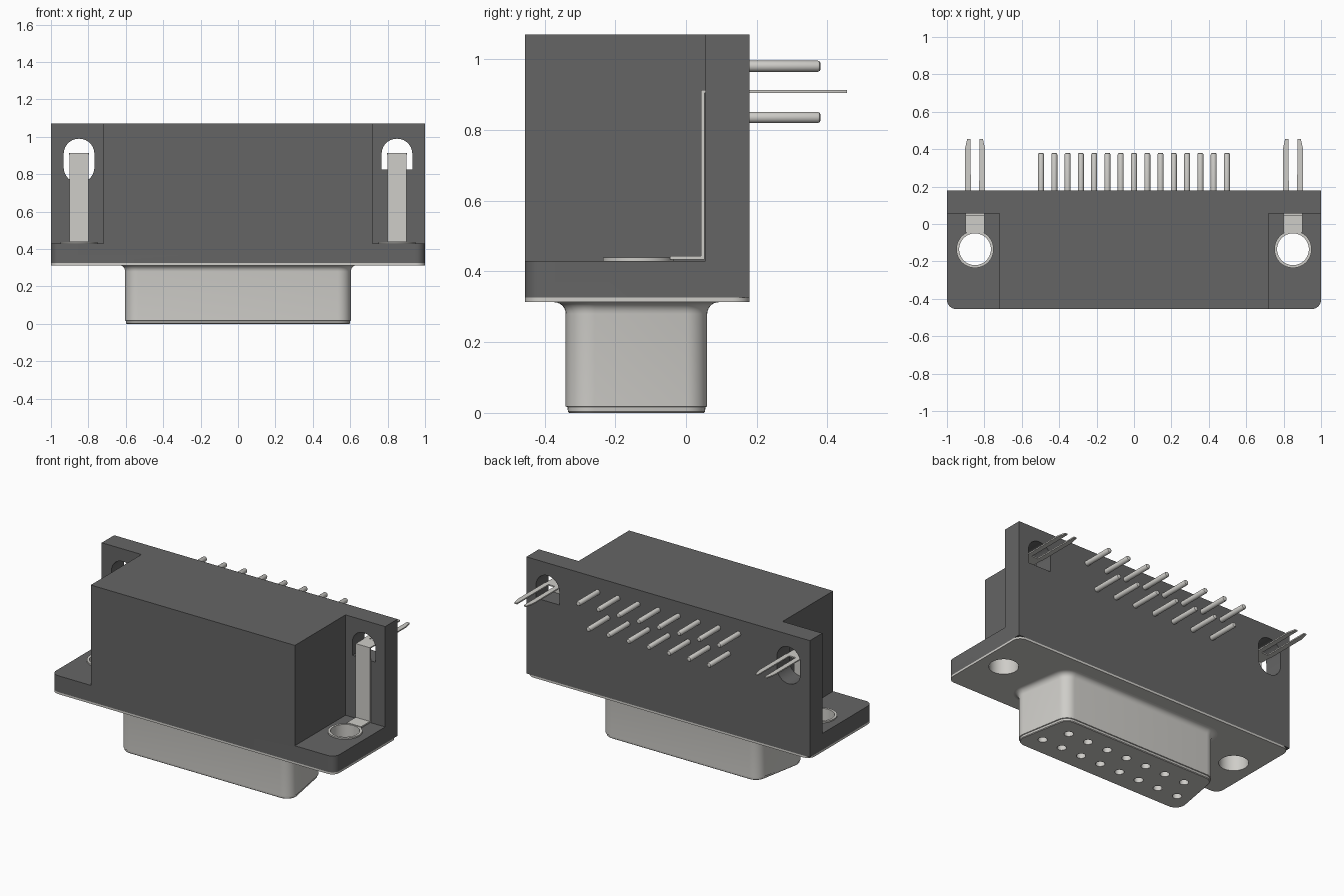
import bpy, bmesh, math
from mathutils import Vector

if "Cube" in bpy.data.objects:
    bpy.data.objects.remove(bpy.data.objects["Cube"])


def material(name, rgb):
    m = bpy.data.materials.new(name)
    m.diffuse_color = (*rgb, 1)
    m.use_nodes = True
    m.node_tree.nodes["Principled BSDF"].inputs["Base Color"].default_value = m.diffuse_color
    return m


DARK = material("dark_plastic", (0.13, 0.13, 0.13))
METAL = material("metal", (0.62, 0.61, 0.58))


def loft(name, rings, mat, closed=False):
    """Skin a list of equal-length point rings; cap the ends unless closed."""
    bm = bmesh.new()
    vs = [[bm.verts.new(p) for p in r] for r in rings]
    n = len(vs[0])
    pairs = list(zip(vs, vs[1:])) + ([(vs[-1], vs[0])] if closed else [])
    for a, b in pairs:
        for i in range(n):
            j = (i + 1) % n
            bm.faces.new((a[i], a[j], b[j], b[i]))
    if not closed:
        bm.faces.new(vs[0][::-1])
        bm.faces.new(vs[-1])
    bmesh.ops.recalc_face_normals(bm, faces=bm.faces[:])
    me = bpy.data.meshes.new(name)
    bm.to_mesh(me)
    bm.free()
    ob = bpy.data.objects.new(name, me)
    bpy.context.collection.objects.link(ob)
    me.materials.append(mat)
    return ob


def along(axis, u, v, w):
    return {"x": (w, u, v), "y": (u, w, v), "z": (u, v, w)}[axis]


def prism(name, pts, a, b, axis, mat):
    return loft(name, [[along(axis, u, v, w) for u, v in pts] for w in (a, b)], mat)


def circle(cx, cy, r, n=32):
    return [(cx + r * math.cos(2 * math.pi * i / n),
             cy + r * math.sin(2 * math.pi * i / n)) for i in range(n)]


def rect(x0, x1, y0, y1):
    return [(x0, y0), (x1, y0), (x1, y1), (x0, y1)]


def rounded(pts, radii, steps=8):
    """Counter-clockwise polygon with filleted corners."""
    out = []
    for i, r in enumerate(radii):
        p = Vector(pts[i])
        if r == 0:
            out.append(tuple(p))
            continue
        d0 = (Vector(pts[i - 1]) - p).normalized()
        d1 = (Vector(pts[(i + 1) % len(pts)]) - p).normalized()
        half = d0.angle(d1) / 2
        c = p + (d0 + d1).normalized() * (r / math.sin(half))
        start = p + d0 * (r / math.tan(half)) - c
        a0, sweep = math.atan2(start.y, start.x), math.pi - 2 * half
        for k in range(steps + 1):
            a = a0 + sweep * k / steps
            out.append((c.x + r * math.cos(a), c.y + r * math.sin(a)))
    return out


def cut(ob, cutters):
    for c in cutters:
        m = ob.modifiers.new("cut", "BOOLEAN")
        m.operation, m.solver, m.object = "DIFFERENCE", "EXACT", c
    bpy.context.view_layer.update()
    dg = bpy.context.evaluated_depsgraph_get()
    me = bpy.data.meshes.new_from_object(ob.evaluated_get(dg))
    ob.modifiers.clear()
    ob.data = me
    for c in cutters:
        bpy.data.objects.remove(c)


SX, SY = 0.85, -0.135  # mounting hole centre


def screw_cutters():
    return [prism("cutter", circle(s * SX, SY, 0.098), 0.2, 0.6, "z", DARK) for s in (-1, 1)]


# Plastic housing: block with side notches, slots and screw holes
outline = rect(-1, 1, -0.455, 0.18)
housing = prism("housing", rounded(outline, (0.05, 0.05, 0, 0)), 0.326, 1.07, "z", DARK)
cutters = screw_cutters()
for s in (-1, 1):
    x0, x1 = sorted((s * 0.72, s * 1.2))
    cutters.append(prism("cutter", rect(x0, x1, -0.7, 0.055), 0.43, 1.3, "z", DARK))
    low, r = (0.755, 0.081) if s < 0 else (0.825, 0)
    slot = rounded(rect(s * SX - 0.082, s * SX + 0.082, low, 0.99), (r, r, 0.081, 0.081), 10)
    cutters.append(prism("cutter", slot, 0.0, 0.3, "y", DARK))
cut(housing, cutters)

# Metal flange plate
plate = prism("flange_plate", rounded(outline, (0.05,) * 4), 0.313, 0.326, "z", METAL)
cut(plate, screw_cutters())


# D-shaped plug shell with flared root
def d_ring(z, o):
    pts = [(-0.617 - o, -0.34 - o), (0.617 + o, -0.34 - o),
           (0.547 + o, 0.06 + o), (-0.547 - o, 0.06 + o)]
    return [(x, y, z) for x, y in rounded(pts, (0.07 + o,) * 4)]


levels = [(0, -0.01), (0.004, -0.006), (0.016, -0.005), (0.018, 0), (0.28, 0)]
levels += [(0.28 + 0.033 * math.sin(a), 0.033 * (1 - math.cos(a)))
           for a in (math.radians(15 * k) for k in range(1, 7))]
shell = loft("plug_shell", [d_ring(z, o) for z, o in levels + [(0.32, 0.033)]], METAL)

# Two staggered rows: contact holes in the plug, solder pins at the back
PITCH = 0.142
holes = []
for count, hole_y, pin_z in ((8, -0.213, 0.98), (7, -0.067, 0.835)):
    for i in range(count):
        x = (i - (count - 1) / 2) * PITCH
        holes.append(prism("cutter", circle(x, hole_y, 0.027, 20), -0.1, 0.2, "z", METAL))
        prof = [(0.17, 0.016), (0.372, 0.016), (0.378, 0.013), (0.38, 0.009)]
        loft("solder_pin", [[along("y", u, v, y) for u, v in circle(x, pin_z, r, 16)]
                            for y, r in prof], METAL)
cut(shell, holes)

# Mounting eyelets, bent straps and board-lock prongs
strap = [(-0.045, 0.434), (0.053, 0.434), (0.053, 0.905), (0.14, 0.905),
         (0.14, 0.913), (0.043, 0.913), (0.043, 0.443), (-0.045, 0.443)]
prong = [(0.022, 0.13), (0.054, 0.13), (0.054, 0.40), (0.042, 0.455), (0.024, 0.455)]
for s, side in ((-1, "left"), (1, "right")):
    loft("eyelet_" + side,
         [[(x, y, z) for x, y in circle(s * SX, SY, r, 40)]
          for r, z in ((0.085, 0.313), (0.1, 0.313), (0.1, 0.439), (0.085, 0.439))],
         METAL, closed=True)
    prism("strap_" + side, strap, s * SX - 0.05, s * SX + 0.05, "x", METAL)
    for m in (-1, 1):
        prism("prong_" + side, [(s * SX + m * x, y) for x, y in prong],
              0.905, 0.913, "z", METAL)

# Smooth shading with crisp edges
for ob in bpy.context.scene.objects:
    ob.select_set(True)
    bpy.context.view_layer.objects.active = ob
bpy.ops.object.shade_smooth_by_angle(angle=math.radians(30))
